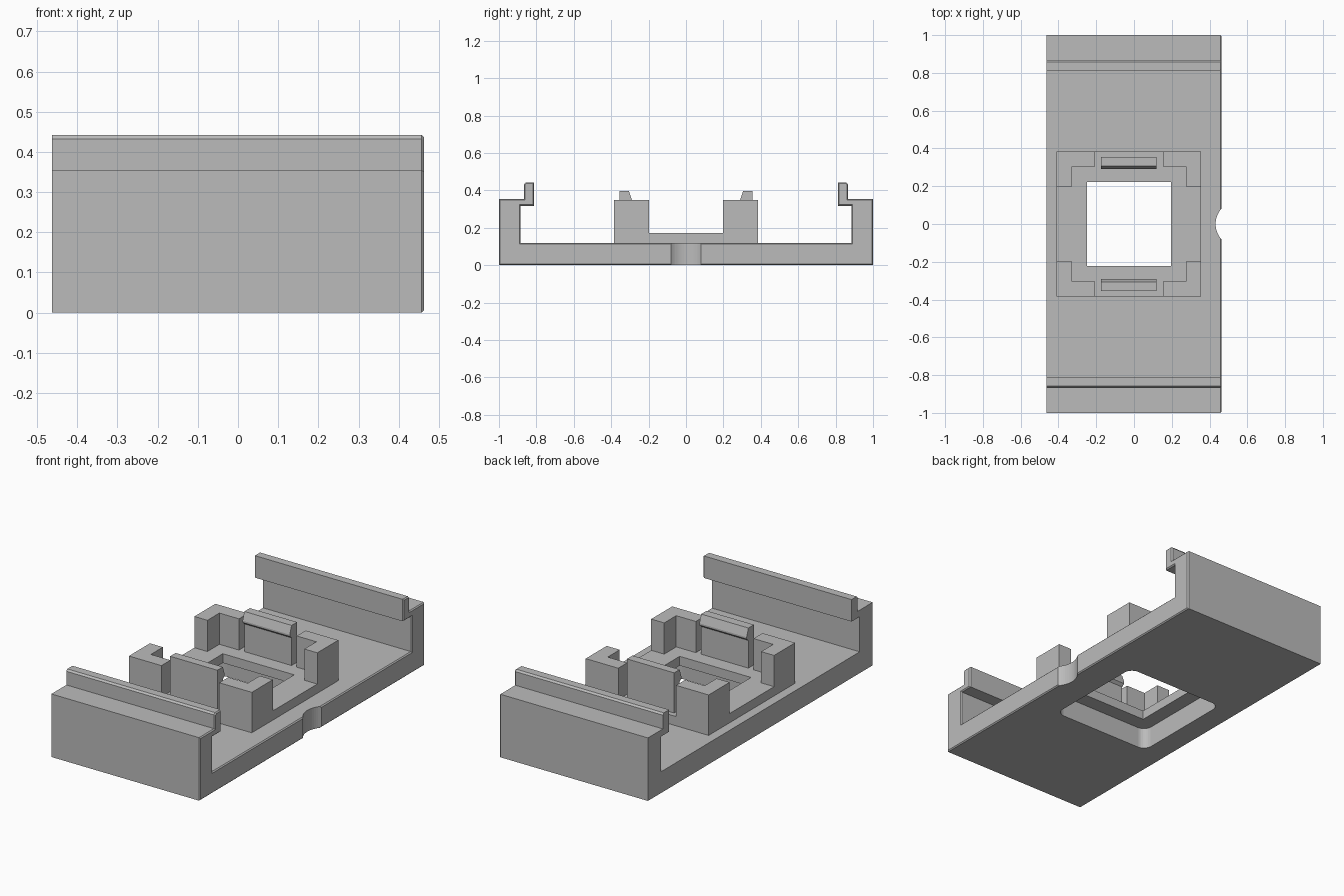
import bpy, bmesh
from mathutils import Vector

if "Cube" in bpy.data.objects:
    bpy.data.objects.remove(bpy.data.objects["Cube"])

GREY = (0.5, 0.5, 0.5, 1)
grey = bpy.data.materials.new("plain grey")
grey.use_nodes = True
grey.diffuse_color = GREY
grey.node_tree.nodes["Principled BSDF"].inputs["Base Color"].default_value = GREY

CX = -0.0275            # centre of the socket along x
BASE_TOP, FRAME_TOP, POST_TOP = 0.12, 0.172, 0.348


def extrude(name, points, vector, bevel_end=0):
    """Extrude a closed outline along a vector, optionally easing the far rim."""
    bm = bmesh.new()
    face = bm.faces.new([bm.verts.new(p) for p in points])
    moved = bmesh.ops.extrude_face_region(bm, geom=[face])["geom"]
    bmesh.ops.translate(bm, vec=Vector(vector),
                        verts=[v for v in moved if isinstance(v, bmesh.types.BMVert)])
    bmesh.ops.recalc_face_normals(bm, faces=bm.faces)
    if bevel_end:
        rim = [e for e in moved if isinstance(e, bmesh.types.BMEdge)]
        bmesh.ops.bevel(bm, geom=rim, offset=bevel_end, segments=1, affect='EDGES')
    mesh = bpy.data.meshes.new(name)
    bm.to_mesh(mesh)
    bm.free()
    obj = bpy.data.objects.new(name, mesh)
    bpy.context.collection.objects.link(obj)
    mesh.materials.append(grey)
    return obj


def plan(name, outline, z0, z1):
    return extrude(name, [(x, y, z0) for x, y in outline], (0, 0, z1 - z0))


def rect(hx, hy):
    return [(CX - hx, -hy), (CX + hx, -hy), (CX + hx, hy), (CX - hx, hy)]


def cut(obj, cutter):
    mod = obj.modifiers.new(cutter.name, 'BOOLEAN')
    mod.operation = 'DIFFERENCE'
    mod.solver = 'EXACT'
    mod.object = cutter
    cutter.hide_render = True
    cutter.hide_set(True)


# Tray: symmetric channel section with lipped end walls
half = [(1, 0), (1, 0.355), (0.867, 0.355), (0.867, 0.432), (0.858, 0.442),
        (0.812, 0.442), (0.812, 0.318), (0.885, 0.318), (0.885, BASE_TOP)]
section = half + [(-y, z) for y, z in reversed(half)]
tray = extrude("tray", [(-0.463, y, z) for y, z in section], (0.926, 0, 0), 0.006)

# Rounded opening under the socket
opening = plan("opening_cutter", rect(0.308, 0.308), -0.1, 0.2)
bm = bmesh.new()
bm.from_mesh(opening.data)
upright = [e for e in bm.edges if abs(e.verts[0].co.z - e.verts[1].co.z) > 0.1]
bmesh.ops.bevel(bm, geom=upright, offset=0.05, segments=8, profile=0.5, affect='EDGES')
bm.to_mesh(opening.data)
bm.free()
cut(tray, opening)

# Round notch in the right-hand edge of the tray
bpy.ops.mesh.primitive_cylinder_add(vertices=64, radius=0.122, depth=0.4,
                                    location=(0.554, 0, 0))
notch = bpy.context.object
notch.name = "notch_cutter"
cut(tray, notch)

# Socket frame with a square window
frame = plan("socket_frame", rect(0.383, 0.385), BASE_TOP, FRAME_TOP)
cut(frame, plan("window_cutter", rect(0.2225, 0.222), 0, 0.3))

# Corner posts and snap clips
post = [(0.383, 0.385), (0.18, 0.385), (0.18, 0.305), (0.302, 0.305),
        (0.302, 0.198), (0.383, 0.198)]
clip = [(0.355, FRAME_TOP), (0.355, 0.398), (0.306, 0.398), (0.29, 0.352),
        (0.29, 0.342), (0.306, 0.328), (0.306, FRAME_TOP)]
for sy, end in ((-1, "front"), (1, "back")):
    for sx, side in ((-1, "right"), (1, "left")):
        plan(f"{end}_{side}_corner_post", [(CX + sx * x, sy * y) for x, y in post],
             FRAME_TOP, POST_TOP)
    extrude(f"{end}_clip", [(CX - 0.147, sy * y, z) for y, z in clip], (0.294, 0, 0))
